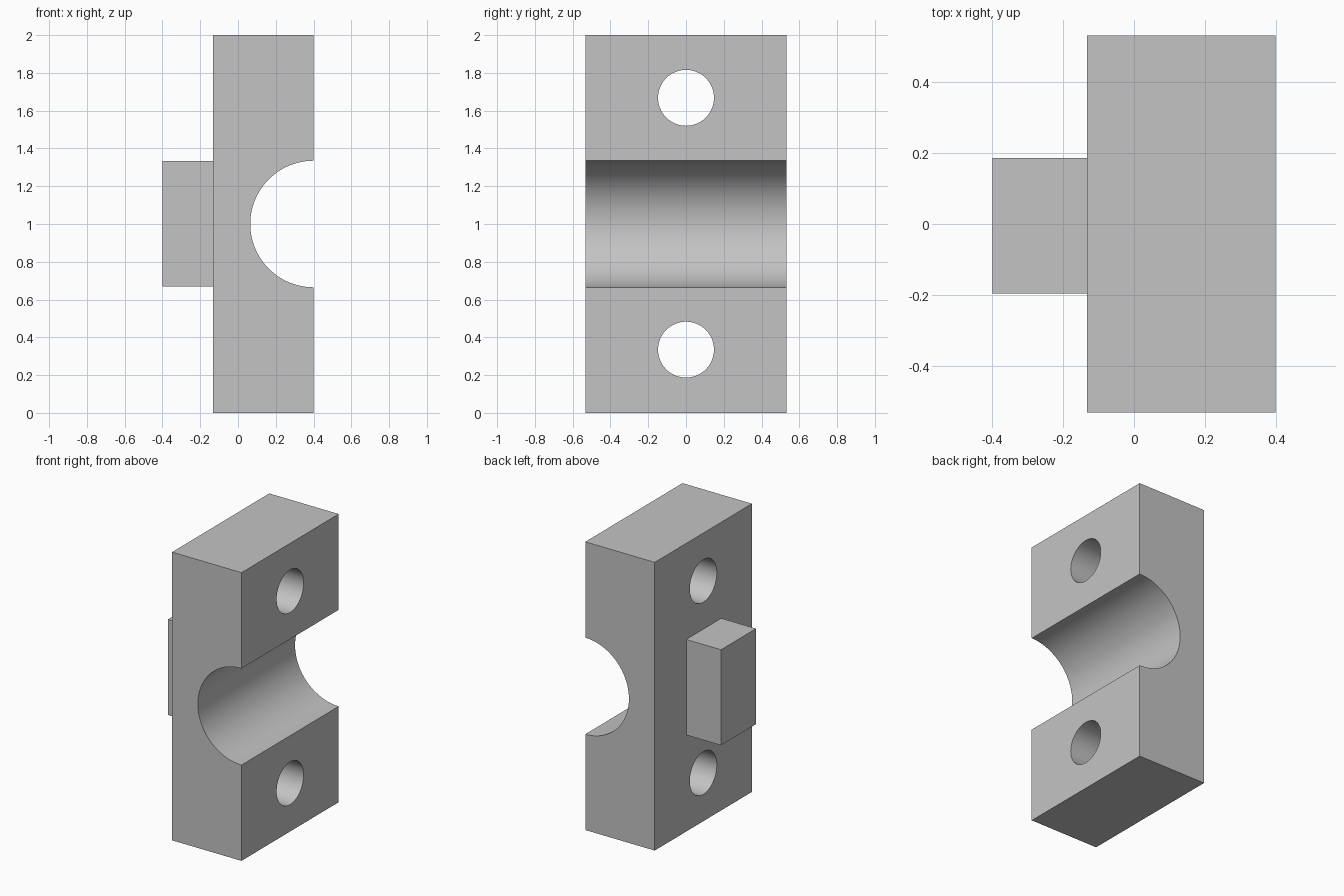
import bpy
import bmesh
from math import pi, sin, cos, radians

cube = bpy.data.objects.get("Cube")
if cube:
    bpy.data.objects.remove(cube, do_unlink=True)

BACK, FACE = -0.133, 0.4      # block extents in x
HALF_WIDTH = 0.533
GROOVE_RADIUS = 0.335

grey = bpy.data.materials.new("plain grey")
grey.use_nodes = True
grey.diffuse_color = (0.55, 0.55, 0.55, 1)
grey.node_tree.nodes["Principled BSDF"].inputs["Base Color"].default_value = grey.diffuse_color


def extrude_profile(name, points, y0, y1):
    """Extrude an xz outline from y0 to y1."""
    bm = bmesh.new()
    face = bm.faces.new([bm.verts.new((x, y0, z)) for x, z in points])
    side = bmesh.ops.extrude_face_region(bm, geom=[face])["geom"]
    moved = [v for v in side if isinstance(v, bmesh.types.BMVert)]
    bmesh.ops.translate(bm, verts=moved, vec=(0, y1 - y0, 0))
    bmesh.ops.recalc_face_normals(bm, faces=bm.faces)
    mesh = bpy.data.meshes.new(name)
    bm.to_mesh(mesh)
    bm.free()
    mesh.materials.append(grey)
    obj = bpy.data.objects.new(name, mesh)
    bpy.context.collection.objects.link(obj)
    return obj


def activate(obj):
    bpy.ops.object.select_all(action="DESELECT")
    obj.select_set(True)
    bpy.context.view_layer.objects.active = obj


# Clamp block with a half-round groove across its face
steps = 48
groove = [(FACE - GROOVE_RADIUS * sin(pi * i / steps),
           1 - GROOVE_RADIUS * cos(pi * i / steps)) for i in range(steps + 1)]
outline = [(BACK, 0), (FACE, 0)] + groove + [(FACE, 2), (BACK, 2)]
block = extrude_profile("clamp_block", outline, -HALF_WIDTH, HALF_WIDTH)

# Bolt holes above and below the groove
for z in (0.335, 1.668):
    bpy.ops.mesh.primitive_cylinder_add(vertices=64, radius=0.148, depth=2,
                                        location=(0, 0, z), rotation=(0, pi / 2, 0))
    cutter = bpy.context.object
    cutter.name = "bolt_hole_cutter"
    cutter.data.materials.append(grey)
    cutter.hide_render = True
    cut = block.modifiers.new("bolt_hole", "BOOLEAN")
    cut.operation = "DIFFERENCE"
    cut.solver = "EXACT"
    cut.object = cutter
    activate(block)
    bpy.ops.object.modifier_apply(modifier=cut.name)
    bpy.data.objects.remove(cutter, do_unlink=True)

activate(block)
bpy.ops.object.shade_smooth_by_angle(angle=radians(30))

# Rectangular locating tab on the rear face
extrude_profile("locating_tab",
                [(-0.4, 0.67), (BACK, 0.67), (BACK, 1.333), (-0.4, 1.333)],
                -0.197, 0.187)
